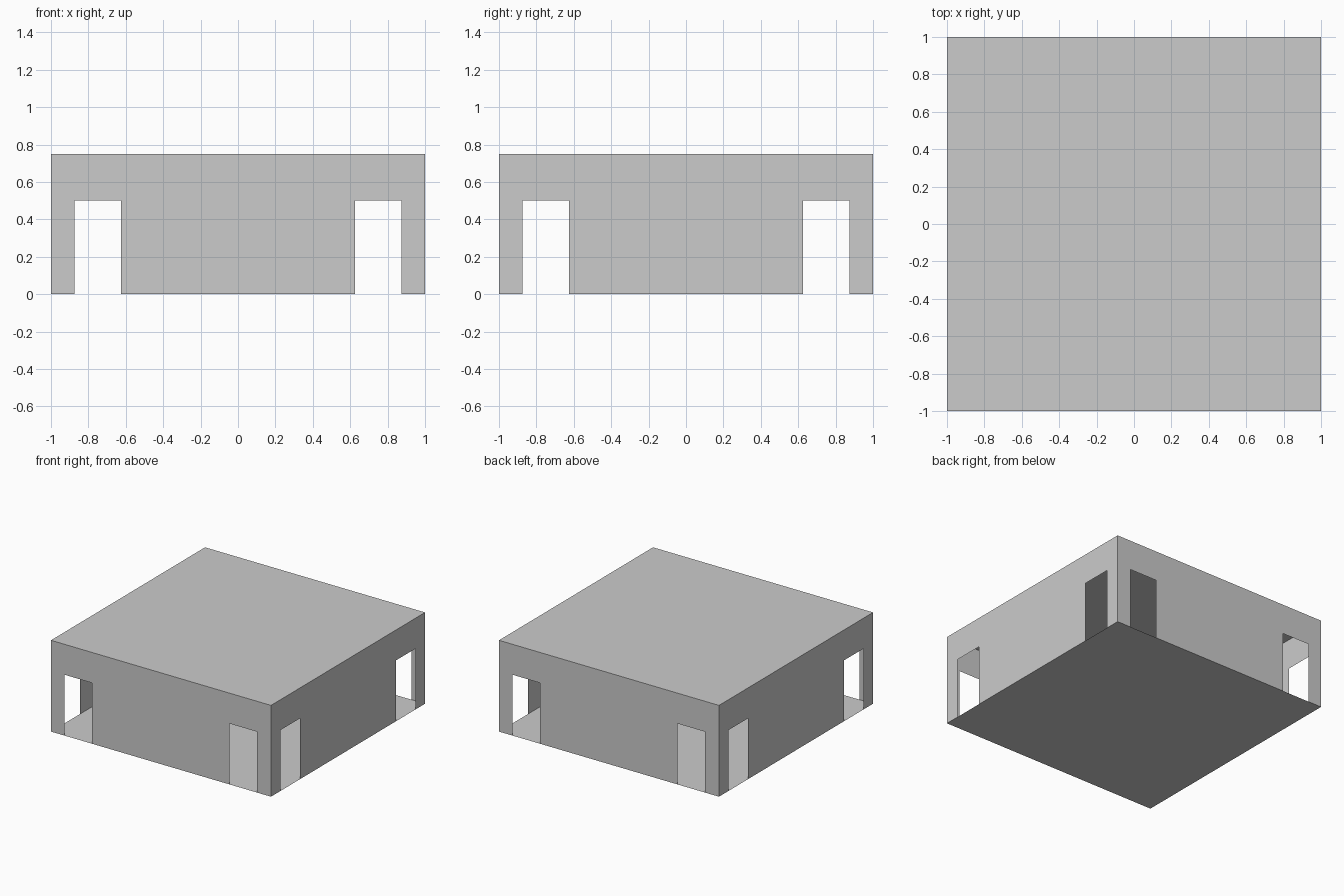
import bpy
import math
from mathutils import Matrix

if "Cube" in bpy.data.objects:
    bpy.data.objects.remove(bpy.data.objects["Cube"])

HALF, HEIGHT = 1.0, 0.75                       # room half-width and wall height
DOOR_IN, DOOR_OUT, DOOR_TOP = 0.625, 0.875, 0.5


def sheet(name, points, matrix=Matrix()):
    """Single-face thin panel from an outline."""
    mesh = bpy.data.meshes.new(name)
    mesh.from_pydata([matrix @ Matrix.Translation(p).translation for p in points],
                     [], [list(range(len(points)))])
    obj = bpy.data.objects.new(name, mesh)
    bpy.context.collection.objects.link(obj)
    return obj


# Wall outline (x, z) with a doorway near each end, right half then mirrored
right_half = [(DOOR_IN, 0), (DOOR_IN, DOOR_TOP), (DOOR_OUT, DOOR_TOP),
              (DOOR_OUT, 0), (HALF, 0), (HALF, HEIGHT)]
outline = right_half + [(-x, z) for x, z in reversed(right_half)]
wall = [(x, -HALF, z) for x, z in outline]

# Four walls, turned around the room centre
for i, side in enumerate(("front", "right", "back", "left")):
    sheet(side + "_wall", wall, Matrix.Rotation(i * math.pi / 2, 4, 'Z'))

# Floor and flat roof
square = [(-HALF, -HALF), (HALF, -HALF), (HALF, HALF), (-HALF, HALF)]
sheet("floor", [(x, y, 0) for x, y in reversed(square)])
sheet("roof", [(x, y, HEIGHT) for x, y in square])
